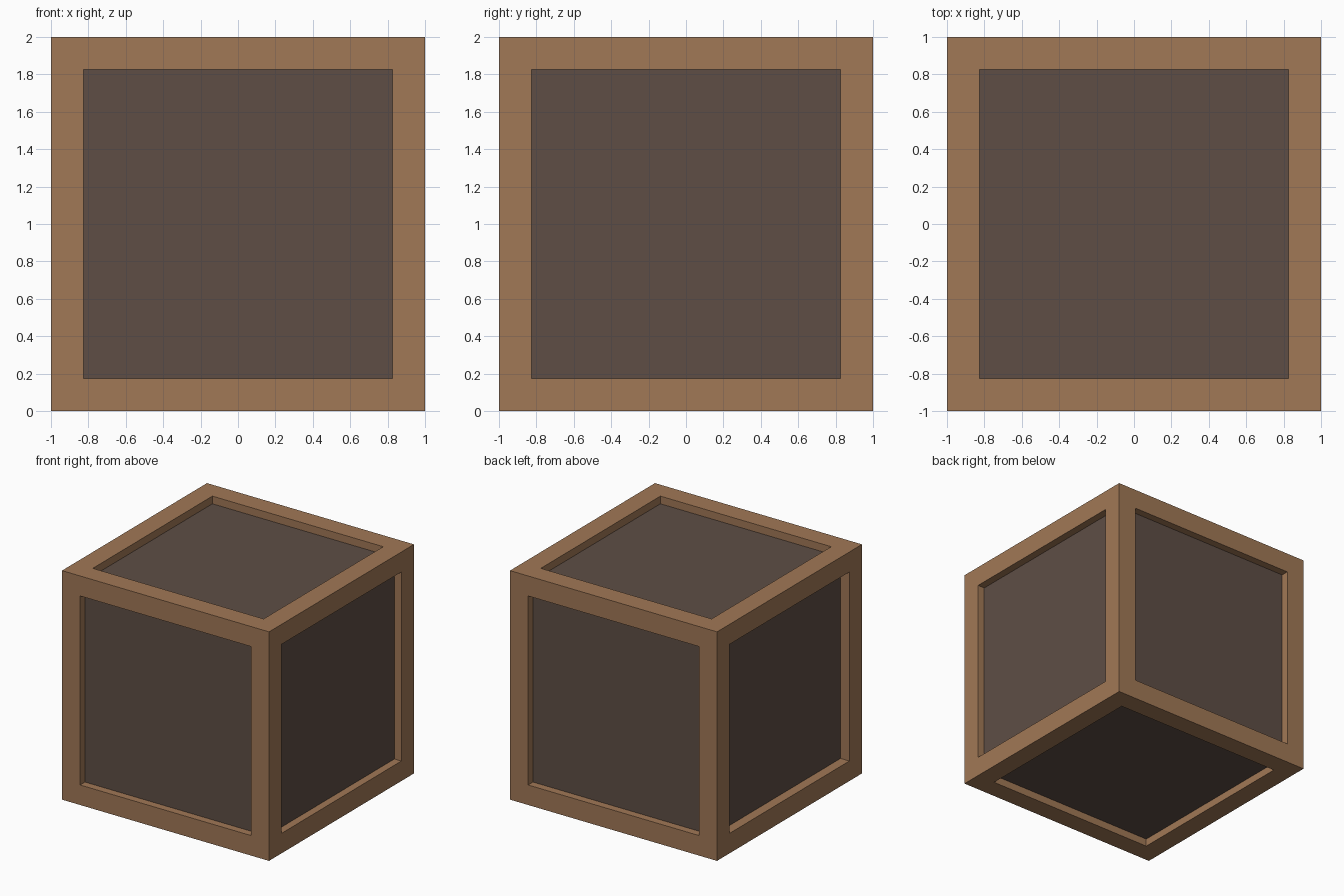
import bpy, bmesh
from mathutils import Vector

if "Cube" in bpy.data.objects:
    bpy.data.objects.remove(bpy.data.objects["Cube"])

BORDER = 0.247   # width of the frame around each panel
DEPTH = 0.067    # how far the panels are sunk
DEPTH_LEFT = 0.085  # the left panel sits slightly deeper


def material(name, rgb):
    m = bpy.data.materials.new(name)
    m.diffuse_color = (*rgb, 1)
    m.use_nodes = True
    m.node_tree.nodes["Principled BSDF"].inputs["Base Color"].default_value = m.diffuse_color
    return m


# Crate: a cube with a framed, sunken panel on every side
bm = bmesh.new()
bmesh.ops.create_cube(bm, size=2)
bmesh.ops.translate(bm, verts=bm.verts, vec=(0, 0, 1))
panels = list(bm.faces)
bmesh.ops.inset_individual(bm, faces=panels, thickness=BORDER)

# Push each panel inwards, leaving the recess walls in frame colour
for face in panels:
    normal = face.normal.copy()
    new = bmesh.ops.extrude_discrete_faces(bm, faces=[face])["faces"][0]
    depth = DEPTH_LEFT if normal.x < -0.5 else DEPTH
    bmesh.ops.translate(bm, verts=new.verts, vec=-normal * depth)
    new.material_index = 1
bmesh.ops.recalc_face_normals(bm, faces=bm.faces)

mesh = bpy.data.meshes.new("crate")
bm.to_mesh(mesh)
bm.free()
mesh.materials.append(material("frame wood", (0.356, 0.188, 0.093)))
mesh.materials.append(material("dark panel wood", (0.112, 0.076, 0.060)))
crate = bpy.data.objects.new("crate", mesh)
bpy.context.collection.objects.link(crate)
